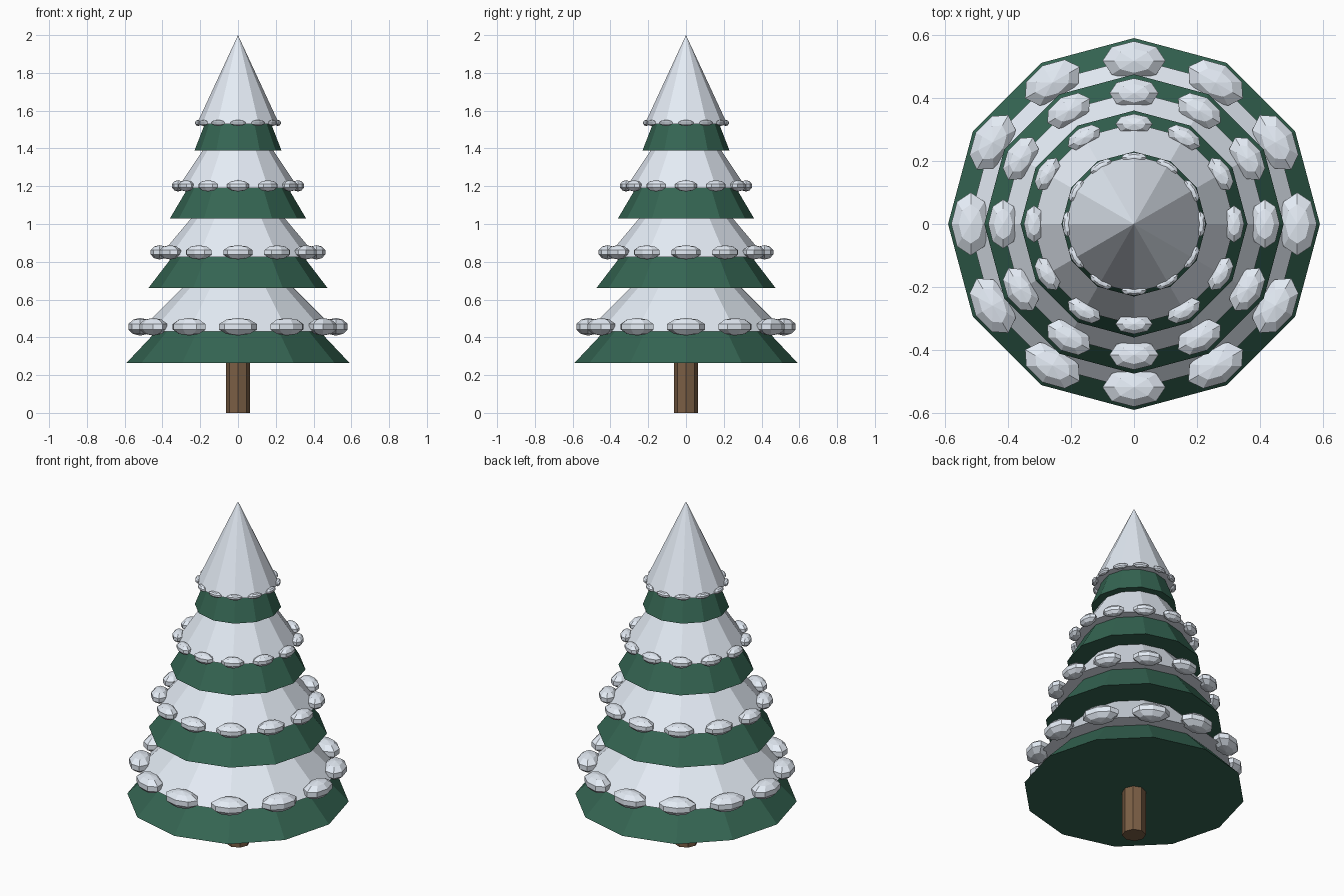
import bpy, math
from mathutils import Matrix
import bmesh

if "Cube" in bpy.data.objects:
    bpy.data.objects.remove(bpy.data.objects["Cube"])


def material(name, color):
    m = bpy.data.materials.new(name)
    m.diffuse_color = (*color, 1)
    m.use_nodes = True
    m.node_tree.nodes["Principled BSDF"].inputs["Base Color"].default_value = m.diffuse_color
    return m


GREEN = material("needles", (0.035, 0.13, 0.085))
SNOW = material("snow", (0.78, 0.84, 0.92))
BARK = material("bark", (0.20, 0.115, 0.06))


def add_object(name, bm, mat):
    me = bpy.data.meshes.new(name)
    bm.to_mesh(me)
    bm.free()
    me.materials.append(mat)
    ob = bpy.data.objects.new(name, me)
    bpy.context.collection.objects.link(ob)
    return ob


def cone(name, sides, r1, r2, z1, z2, mat):
    bm = bmesh.new()
    # one corner lies on the x axis
    bmesh.ops.create_cone(bm, cap_ends=True, segments=sides, radius1=r1, radius2=r2,
                          depth=z2 - z1, matrix=Matrix.Translation((0, 0, (z1 + z2) / 2)))
    bmesh.ops.remove_doubles(bm, verts=bm.verts, dist=1e-5)
    return add_object(name, bm, mat)


def snow_clumps(name, ring_r, z, radial, tangent, height):
    bm = bmesh.new()
    for i in range(12):
        m = (Matrix.Rotation(math.radians(30 * i), 4, 'Z')
             @ Matrix.Translation((ring_r, 0, z))
             @ Matrix.Diagonal((radial, tangent, height, 1)))
        bmesh.ops.create_uvsphere(bm, u_segments=8, v_segments=5, radius=1, matrix=m)
    return add_object(name, bm, SNOW)


# Trunk
cone("trunk", 8, 0.063, 0.063, 0, 0.30, BARK)

# Tiers: branch (r, base z, apex z), snow (r, base z, apex z),
# clumps (ring r, z, radial, tangential, vertical half sizes)
TIERS = [
    ((0.59, 0.265, 0.89), (0.525, 0.43, 0.955), (0.518, 0.456, 0.065, 0.105, 0.047)),
    ((0.475, 0.66, 1.28), (0.42, 0.825, 1.325), (0.415, 0.85, 0.05, 0.082, 0.038)),
    ((0.36, 1.03, 1.64), (0.32, 1.19, 1.67), (0.317, 1.202, 0.034, 0.062, 0.03)),
    ((0.23, 1.39, 1.98), (0.218, 1.53, 2.0), (0.211, 1.535, 0.017, 0.042, 0.016)),
]
for n, (branch, snow, clump) in enumerate(TIERS, 1):
    cone(f"branches_{n}", 12, branch[0], 0, branch[1], branch[2], GREEN)
    cone(f"snow_cap_{n}", 12, snow[0], 0, snow[1], snow[2], SNOW)
    snow_clumps(f"snow_clumps_{n}", *clump)
